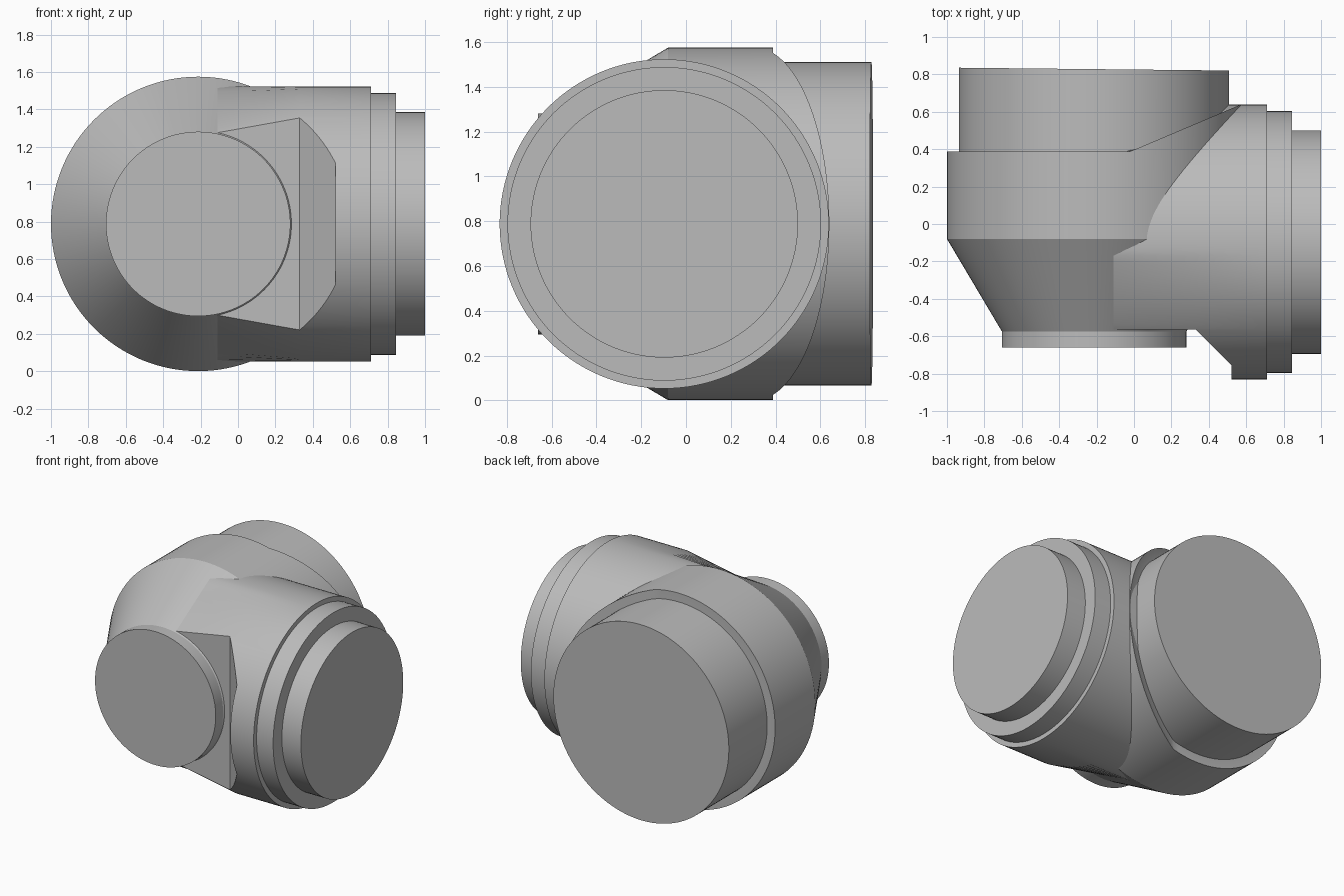
import bpy, bmesh
from math import sin, cos, tau, sqrt, radians

cube = bpy.data.objects.get("Cube")
if cube:
    bpy.data.objects.remove(cube)

grey = bpy.data.materials.new("plain grey")
grey.use_nodes = True
grey.diffuse_color = (0.5, 0.5, 0.5, 1)
grey.node_tree.nodes["Principled BSDF"].inputs["Base Color"].default_value = (0.5, 0.5, 0.5, 1)

MID_Z = 0.788
MAIN_X = -0.213      # axis of the front-to-back body
SIDE_Y = -0.097      # axis of the sideways branch
SEGMENTS = 128


def loft(name, rings):
    """Skin a list of equal rings and close both ends."""
    bm = bmesh.new()
    rows = [[bm.verts.new(p) for p in ring] for ring in rings]
    for a, b in zip(rows, rows[1:]):
        for i in range(len(a)):
            j = (i + 1) % len(a)
            bm.faces.new((a[i], a[j], b[j], b[i]))
    bm.faces.new(rows[0])
    bm.faces.new(rows[-1])
    bmesh.ops.recalc_face_normals(bm, faces=bm.faces)
    mesh = bpy.data.meshes.new(name)
    bm.to_mesh(mesh)
    bm.free()
    obj = bpy.data.objects.new(name, mesh)
    bpy.context.collection.objects.link(obj)
    mesh.materials.append(grey)
    return obj


def smooth(obj):
    bpy.ops.object.select_all(action='DESELECT')
    obj.select_set(True)
    bpy.context.view_layer.objects.active = obj
    bpy.ops.object.shade_smooth_by_angle(angle=radians(20))


def circle(radius):
    return [(radius * cos(tau * i / SEGMENTS), radius * sin(tau * i / SEGMENTS))
            for i in range(SEGMENTS)]


def ring_y(radius, depth):
    """Ring about the main axis; depth gives y from x."""
    return [(MAIN_X + u, depth(MAIN_X + u), MID_Z + v) for u, v in circle(radius)]


def ring_x(radius, x):
    return [(x, SIDE_Y + u, MID_Z + v) for u, v in circle(radius)]


def flat(y):
    return lambda x: y


def bent_end(x):
    return 0.388 + max(0, x + 0.02) * 0.424


def tilted_end(x):
    return 0.828 - 0.0104 * (x - MAIN_X)


# Main body: cone, barrel and an end face bent towards the branch
smooth(loft("main_body", [ring_y(0.49, flat(-0.58)), ring_y(0.787, flat(-0.08)),
                          ring_y(0.787, bent_end), ring_y(0.69, bent_end)]))

# Front and back round ends
smooth(loft("front_disc", [ring_y(0.493, flat(-0.5)), ring_y(0.493, flat(-0.66))]))
smooth(loft("back_barrel", [ring_y(0.722, flat(0.3)), ring_y(0.722, tilted_end)]))


# Branch: its inner end is squeezed to sit on the cone
def squeezed_ring(radius, x):
    points = []
    for px, py, pz in ring_x(radius, x):
        cone = 0.787 + 0.594 * min(0, py + 0.08)
        limit = sqrt(max(0, cone ** 2 - (x - MAIN_X) ** 2))
        points.append((px, py, MID_Z + max(-limit, min(limit, pz - MID_Z))))
    return points


branch = loft("side_branch", [squeezed_ring(0.735, -0.11), ring_x(0.735, 0.33),
                              ring_x(0.735, 0.71)])

# Flat and slanted relief behind the front disc
relief = [(-1, -0.565), (0.33, -0.565), (0.52, -0.755), (0.52, -1.2), (-1, -1.2)]
cutter = loft("relief_cutter", [[(x, y, z) for x, y in relief] for z in (-0.5, 2)])
cutter.hide_render = True
cut = branch.modifiers.new("relief", 'BOOLEAN')
cut.operation = 'DIFFERENCE'
cut.solver = 'EXACT'
cut.object = cutter
bpy.context.view_layer.objects.active = branch
bpy.ops.object.modifier_apply(modifier=cut.name)
bpy.data.objects.remove(cutter)
smooth(branch)

# Stepped collar and end plug of the branch
smooth(loft("branch_collar", [ring_x(0.7, 0.6), ring_x(0.7, 0.845)]))
smooth(loft("branch_plug", [ring_x(0.597, 0.7), ring_x(0.597, 1.0)]))
